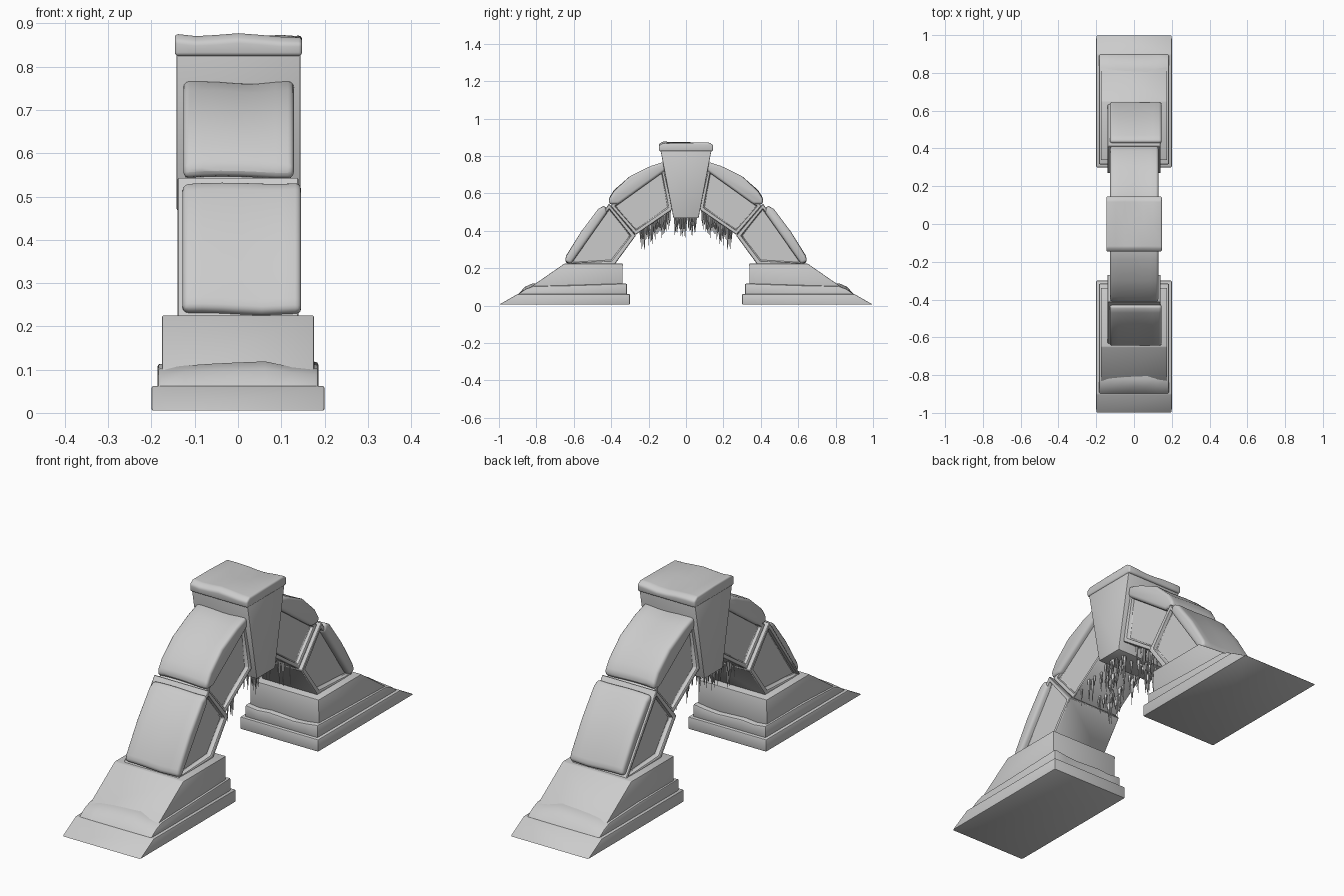
import bpy, bmesh, math, random
from mathutils import Vector, noise

if "Cube" in bpy.data.objects:
    bpy.data.objects.remove(bpy.data.objects["Cube"])

random.seed(4)


def finish(name, bm, mirror=True):
    """Turn a bmesh into a smooth-by-angle object, mirrored front to back."""
    bmesh.ops.recalc_face_normals(bm, faces=bm.faces)
    me = bpy.data.meshes.new(name)
    bm.to_mesh(me)
    bm.free()
    ob = bpy.data.objects.new(name, me)
    bpy.context.collection.objects.link(ob)
    if mirror:
        m = ob.modifiers.new("mirror", 'MIRROR')
        m.use_axis = (False, True, False)
        m.use_clip = False
        m.use_mirror_merge = False
    bpy.ops.object.select_all(action='DESELECT')
    ob.select_set(True)
    bpy.context.view_layer.objects.active = ob
    bpy.ops.object.shade_smooth_by_angle(angle=math.radians(35))
    return ob


def prism(name, profile, x0, x1, bevel=0.006, segs=2, panel=None, wave=0.0,
          wave_above=0.0, mirror=True):
    """Extrude a (y, z) profile along x; optional side panels and wavy snow."""
    bm = bmesh.new()
    a = [bm.verts.new((x0, y, z)) for y, z in profile]
    b = [bm.verts.new((x1, y, z)) for y, z in profile]
    sides = [bm.faces.new(a), bm.faces.new(b[::-1])]
    n = len(profile)
    for i in range(n):
        j = (i + 1) % n
        bm.faces.new((a[i], b[i], b[j], a[j]))
    bmesh.ops.recalc_face_normals(bm, faces=bm.faces)
    if wave:
        cross = [e for e in bm.edges if abs(e.verts[0].co.x - e.verts[1].co.x) > 0.01]
        bmesh.ops.subdivide_edges(bm, edges=cross, cuts=5, use_grid_fill=True)
    if panel:
        rim, depth = panel
        bmesh.ops.inset_individual(bm, faces=sides, thickness=rim)
        bmesh.ops.inset_individual(bm, faces=sides, thickness=0.006, depth=-depth)
    if bevel:
        sharp = [e for e in bm.edges
                 if len(e.link_faces) == 2 and e.calc_face_angle(0) > math.radians(28)]
        bmesh.ops.bevel(bm, geom=sharp, offset=bevel, segments=segs, profile=0.5,
                        affect='EDGES', clamp_overlap=True)
    if wave:
        for v in bm.verts:
            if v.co.z > wave_above:
                v.co.z += wave * noise.noise(Vector((v.co.x * 9, v.co.y * 5 + 3, 0.7)))
    return finish(name, bm, mirror)


# Feet: plinth, snow-worn step and sloped pedestal
prism("plinth", [(0.30, 0.005), (1.0, 0.005), (0.90, 0.062), (0.30, 0.062)],
      -0.2, 0.2, 0.005)
prism("plinth_step", [(0.315, 0.055), (0.905, 0.055), (0.86, 0.095), (0.82, 0.112),
                      (0.60, 0.108), (0.315, 0.112)],
      -0.186, 0.186, 0.008, wave=0.018, wave_above=0.085)
prism("pedestal", [(0.34, 0.09), (0.845, 0.09), (0.65, 0.225), (0.338, 0.225)],
      -0.176, 0.176, 0.004)

# Arch stones with recessed side panels
prism("lower_arch_stone", [(0.268, 0.375), (0.412, 0.545), (0.64, 0.215), (0.385, 0.215)],
      -0.14, 0.14, 0.003, 1, panel=(0.024, 0.02))
prism("upper_arch_stone", [(0.07, 0.515), (0.12, 0.735), (0.405, 0.535), (0.27, 0.378)],
      -0.122, 0.122, 0.003, 1, panel=(0.022, 0.018))

# Soft snow slabs lying on the arch stones
prism("lower_snow", [(0.42, 0.50), (0.435, 0.535), (0.47, 0.515), (0.56, 0.395),
                     (0.64, 0.265), (0.648, 0.235), (0.615, 0.222)],
      -0.128, 0.146, 0.014, 3, wave=0.008)
prism("upper_snow", [(0.11, 0.72), (0.115, 0.768), (0.19, 0.745), (0.30, 0.692),
                     (0.385, 0.615), (0.413, 0.57), (0.41, 0.543), (0.36, 0.545)],
      -0.126, 0.129, 0.014, 3, wave=0.01)

# Keystone with snow cap
prism("keystone", [(-0.067, 0.468), (0.067, 0.468), (0.136, 0.83), (-0.136, 0.83)],
      -0.142, 0.144, 0.004, mirror=False)
prism("keystone_snow_cap", [(-0.144, 0.825), (0.144, 0.825), (0.146, 0.855), (0.125, 0.868),
                            (0.0, 0.868), (-0.125, 0.872), (-0.146, 0.858)],
      -0.146, 0.148, 0.008, 3, wave=0.012, wave_above=0.845, mirror=False)


def icicles(name, points, mirror):
    """Thin five-sided spikes hanging from (x, y, z, length) points."""
    bm = bmesh.new()
    for x, y, z, length in points:
        r = random.uniform(0.005, 0.009)
        ring = [bm.verts.new((x + r * math.cos(k * math.tau / 5),
                              y + r * math.sin(k * math.tau / 5), z + 0.012)) for k in range(5)]
        tip = bm.verts.new((x, y, z - length))
        bm.faces.new(ring)
        for k in range(5):
            bm.faces.new((ring[k], ring[(k + 1) % 5], tip))
    finish(name, bm, mirror)


# Icicles under the upper stones and the keystone
side_points = []
for i in range(44):
    t = (i + random.random()) / 44
    side_points.append((random.uniform(-0.11, 0.11), 0.085 + 0.16 * t, 0.508 - 0.11 * t,
                        random.uniform(0.05, 0.13)))
icicles("arch_icicles", side_points, True)
icicles("keystone_icicles",
        [(random.uniform(-0.13, 0.13), random.uniform(-0.06, 0.06), 0.468,
          random.uniform(0.04, 0.11)) for _ in range(36)], False)
